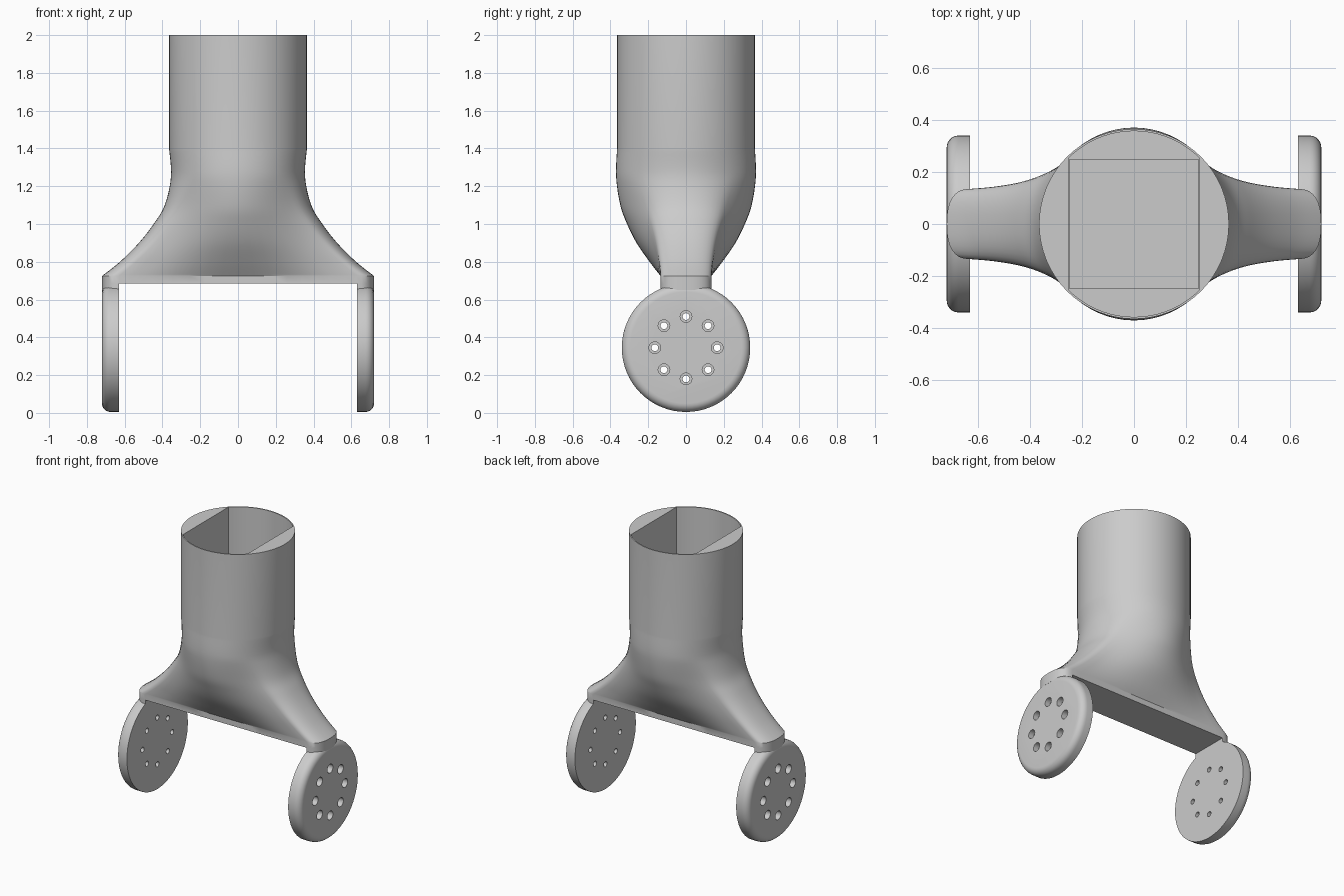
import bpy, bmesh
from math import sin, cos, pi, radians

cube = bpy.data.objects.get("Cube")
if cube:
    bpy.data.objects.remove(cube, do_unlink=True)

grey = bpy.data.materials.new("light grey")
grey.use_nodes = True
grey.diffuse_color = (0.6, 0.6, 0.6, 1)
grey.node_tree.nodes["Principled BSDF"].inputs["Base Color"].default_value = (0.6, 0.6, 0.6, 1)


def loft(name, rings):
    """Closed solid through a list of rings with equal point counts."""
    bm = bmesh.new()
    loops = [[bm.verts.new(p) for p in ring] for ring in rings]
    n = len(loops[0])
    for a, b in zip(loops, loops[1:]):
        for i in range(n):
            j = (i + 1) % n
            bm.faces.new((a[i], a[j], b[j], b[i]))
    bm.faces.new(loops[0])
    bm.faces.new(loops[-1])
    bmesh.ops.recalc_face_normals(bm, faces=bm.faces)
    mesh = bpy.data.meshes.new(name)
    bm.to_mesh(mesh)
    bm.free()
    mesh.materials.append(grey)
    obj = bpy.data.objects.new(name, mesh)
    bpy.context.collection.objects.link(obj)
    return obj


def activate(obj):
    bpy.ops.object.select_all(action='DESELECT')
    obj.select_set(True)
    bpy.context.view_layer.objects.active = obj


def cut(obj, cutter):
    mod = obj.modifiers.new("cut", 'BOOLEAN')
    mod.operation, mod.solver, mod.object = 'DIFFERENCE', 'EXACT', cutter
    activate(obj)
    bpy.ops.object.modifier_apply(modifier=mod.name)
    bpy.data.objects.remove(cutter, do_unlink=True)


def smooth(obj):
    activate(obj)
    bpy.ops.object.shade_smooth_by_angle(angle=radians(30))


def section(z, xm, ym, xc, yc):
    """Outline of the body at z: four arcs that turn into a long rounded bar."""
    t = min(1, max(0, (1.25 - z) / 0.525))
    c, n = cos(pi / 4), 16
    half = []
    for i in range(n):                      # rounded arm end
        a = -pi / 2 + pi * i / n
        arc_x, arc_y = (cos(a / 2) - c) / (1 - c), sin(a / 2) / c
        end_x = max(cos(a), 0) ** 0.8
        end_y = abs(sin(a)) ** 0.8 * (1 if a > 0 else -1)
        half.append((xc + (xm - xc) * (arc_x + t * (end_x - arc_x)),
                     yc * (arc_y + t * (end_y - arc_y)), z))
    for i in range(n):                      # bulging long side
        s = 1 - 2 * i / n
        arc = (cos(s * pi / 4) - c) / (1 - c)
        bell = (1 + cos(pi * s)) / 2
        half.append((xc * sin(s * pi / 4) / c,
                     yc + (ym - yc) * (arc + t * (bell - arc)), z))
    return half + [(-x, -y, z) for x, y, z in half]


def spline(rows, steps):
    """Catmull-Rom interpolation of rows of numbers."""
    pts = [rows[0]] + rows + [rows[-1]]
    out = []
    for p, q, r, s in zip(pts, pts[1:], pts[2:], pts[3:]):
        for k in range(steps):
            u = k / steps
            out.append([b + 0.5 * u * (c - a + u * (2*a - 5*b + 4*c - d + u * (3*(b - c) + d - a)))
                        for a, b, c, d in zip(p, q, r, s)])
    return out + [rows[-1]]


# Body: round tube flaring into a flat bar (z, end x, side y, corner x, corner y)
tube = (0.365, 0.365, 0.258, 0.258)
rows = [(1.4, *tube),
        (1.25, 0.355, 0.37, 0.255, 0.257),
        (1.1, 0.388, 0.348, 0.30, 0.215),
        (1.0, 0.447, 0.312, 0.36, 0.185),
        (0.9, 0.525, 0.262, 0.44, 0.16),
        (0.8, 0.625, 0.193, 0.54, 0.143),
        (0.725, 0.72, 0.135, 0.63, 0.135)]
levels = [(2.0, *tube)] + spline(rows, 6) + [(0.685, *rows[-1][1:])]
body = loft("body", [section(*level) for level in levels])

# Socket in the tube: flat walls at the sides, thin curved walls front and back
outline = []
for turn in (0, pi):
    for i in range(25):
        a = pi / 4 + pi / 2 * i / 24 + turn
        outline.append((0.357 * cos(a), 0.357 * sin(a)))
cut(body, loft("socket_cutter", [[(x, y, z) for x, y in outline] for z in (1.4, 2.1)]))
w = 0.248
square = [(w, w), (-w, w), (-w, -w), (w, -w)]
cut(body, loft("recess_cutter", [[(x, y, z) for x, y in square] for z in (1.37, 1.5)]))
smooth(body)


def disc_ring(x, r, y=0, z=0.345, n=64):
    return [(x, y + r * cos(2 * pi * i / n), z + r * sin(2 * pi * i / n)) for i in range(n)]


for side, label in ((1, "left"), (-1, "right")):
    # Mounting disc with a rounded outer rim
    rim = [(0.675 + 0.045 * sin(a), 0.295 + 0.045 * cos(a))
           for a in (pi / 2 * k / 6 for k in range(7))]
    disc = loft(label + "_disc", [disc_ring(side * x, r) for x, r in [(0.63, 0.34)] + rim])
    # Ring of eight counterbored bolt holes
    for k in range(8):
        y, z = 0.165 * cos(k * pi / 4), 0.345 + 0.165 * sin(k * pi / 4)
        steps = [(0.6, 0.018), (0.68, 0.018), (0.68, 0.031), (0.75, 0.031)]
        cut(disc, loft("hole_cutter", [disc_ring(side * x, r, y, z, 20) for x, r in steps]))
    smooth(disc)

    # Neck joining the bar end to the disc
    end = section(*rows[-1])[:17]
    neck = loft(label + "_neck", [[(side * x, y, z) for x, y, _ in end] for z in (0.65, 0.7)])
    smooth(neck)
